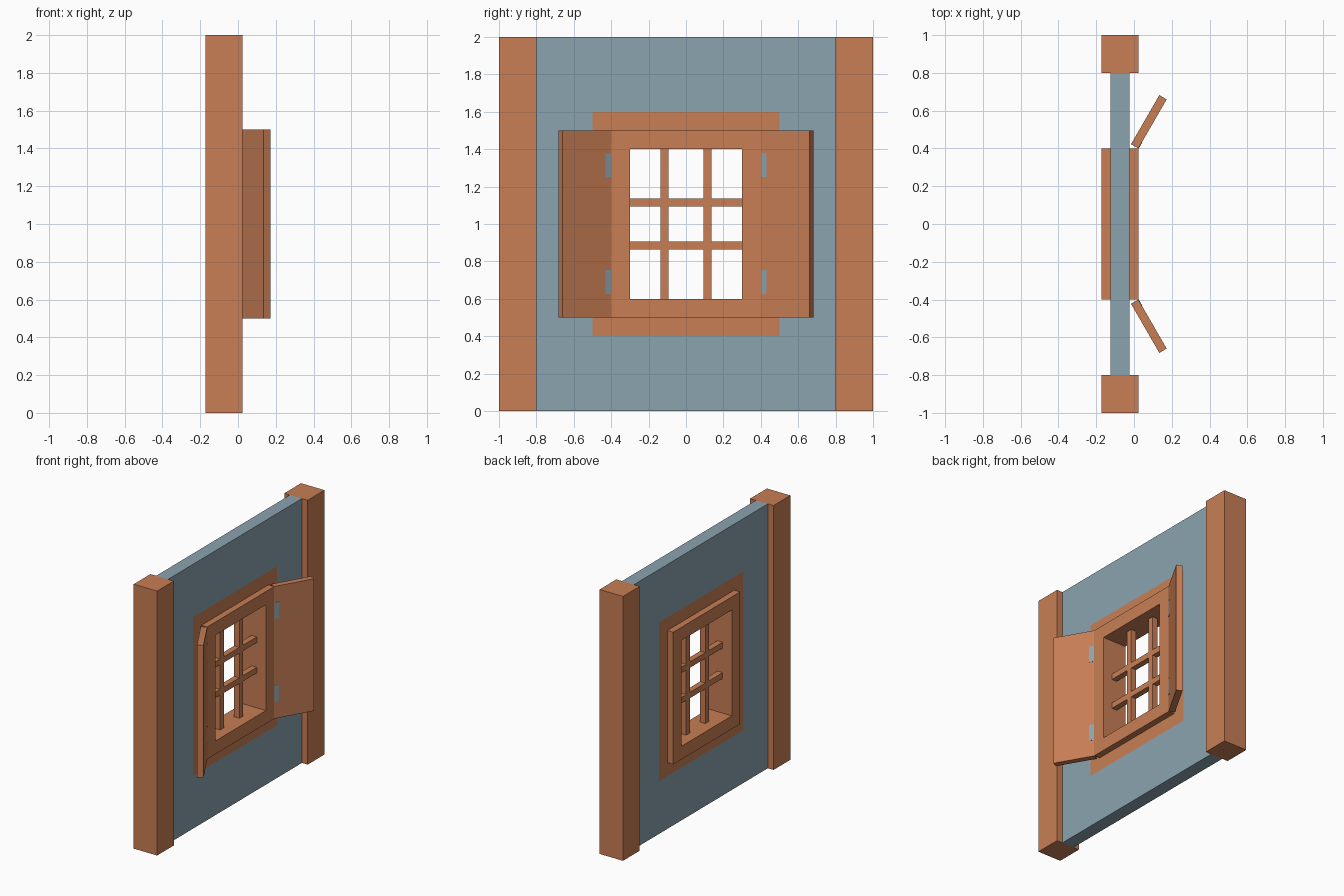
import bpy, bmesh
from math import radians
from mathutils import Matrix

if "Cube" in bpy.data.objects:
    bpy.data.objects.remove(bpy.data.objects["Cube"])


def material(name, color):
    m = bpy.data.materials.new(name)
    m.diffuse_color = color
    m.use_nodes = True
    m.node_tree.nodes["Principled BSDF"].inputs["Base Color"].default_value = m.diffuse_color
    return m


WOOD = material("wood", (0.58, 0.21, 0.09, 1))
PLASTER = material("plaster", (0.26, 0.37, 0.43, 1))


def finish(name, bm, *mats):
    bmesh.ops.recalc_face_normals(bm, faces=bm.faces)
    me = bpy.data.meshes.new(name)
    bm.to_mesh(me)
    bm.free()
    for m in mats:
        me.materials.append(m)
    ob = bpy.data.objects.new(name, me)
    bpy.context.collection.objects.link(ob)
    return ob


def box(name, x, y, z, mat, transform=Matrix()):
    bm = bmesh.new()
    bmesh.ops.create_cube(bm, size=1)
    for v in bm.verts:
        v.co = [(a + b) / 2 + c * (b - a) for c, (a, b) in zip(v.co, (x, y, z))]
    bm.transform(transform)
    return finish(name, bm, mat)


BACK, FRONT = -0.173, 0.023      # outer faces of posts and window frame
WALL_BACK, WALL_FRONT = -0.125, -0.025
MID = (WALL_BACK + WALL_FRONT) / 2

# Wall with raised window frame: rectangular loops swept round the section
section = [(WALL_FRONT, 0.8, 1.0), (WALL_FRONT, 0.5, 0.6), (WALL_FRONT, 0.4, 0.5),
           (FRONT, 0.4, 0.5), (FRONT, 0.3, 0.4), (BACK, 0.3, 0.4),
           (BACK, 0.4, 0.5), (WALL_BACK, 0.4, 0.5), (WALL_BACK, 0.5, 0.6),
           (WALL_BACK, 0.8, 1.0)]
bm = bmesh.new()
loops = [[bm.verts.new((x, sy * hy, 1 + sz * hz))
          for sy, sz in ((-1, -1), (1, -1), (1, 1), (-1, 1))]
         for x, hy, hz in section]
for i, a in enumerate(loops):
    b = loops[(i + 1) % len(loops)]
    for k in range(4):
        n = (k + 1) % 4
        f = bm.faces.new((a[k], a[n], b[n], b[k]))
        # plaster on the outer wall, wood for the surround and frame
        f.material_index = 1 if i in (0, 8, 9) else 0
finish("wall_and_window_frame", bm, WOOD, PLASTER)

# Window bars
R = 0.022
for i, c in enumerate((-0.115, 0.115)):
    box(f"vertical_bar_{i}", (MID - R, MID + R), (c - R, c + R), (0.6, 1.4), WOOD)
    box(f"horizontal_bar_{i}", (MID - R, MID + R), (-0.3, 0.3),
        (1 + c - R, 1 + c + R), WOOD)

# Posts, open shutters and their hinge plates on both sides
for side, s in (("left", -1), ("right", 1)):
    box(f"{side}_post", (BACK, FRONT), sorted((0.8 * s, s)), (0, 2), WOOD)
    hinge = (Matrix.Translation((FRONT, 0.4 * s, 0))
             @ Matrix.Rotation(radians(-30 * s), 4, 'Z'))
    box(f"{side}_shutter", (-0.045, 0), sorted((0, 0.3 * s)), (0.5, 1.5), WOOD, hinge)
    for level, z in (("lower", 0.69), ("upper", 1.315)):
        box(f"{side}_{level}_hinge", (-0.002, 0.002), sorted((0.001 * s, 0.036 * s)),
            (z - 0.063, z + 0.063), PLASTER, hinge)
